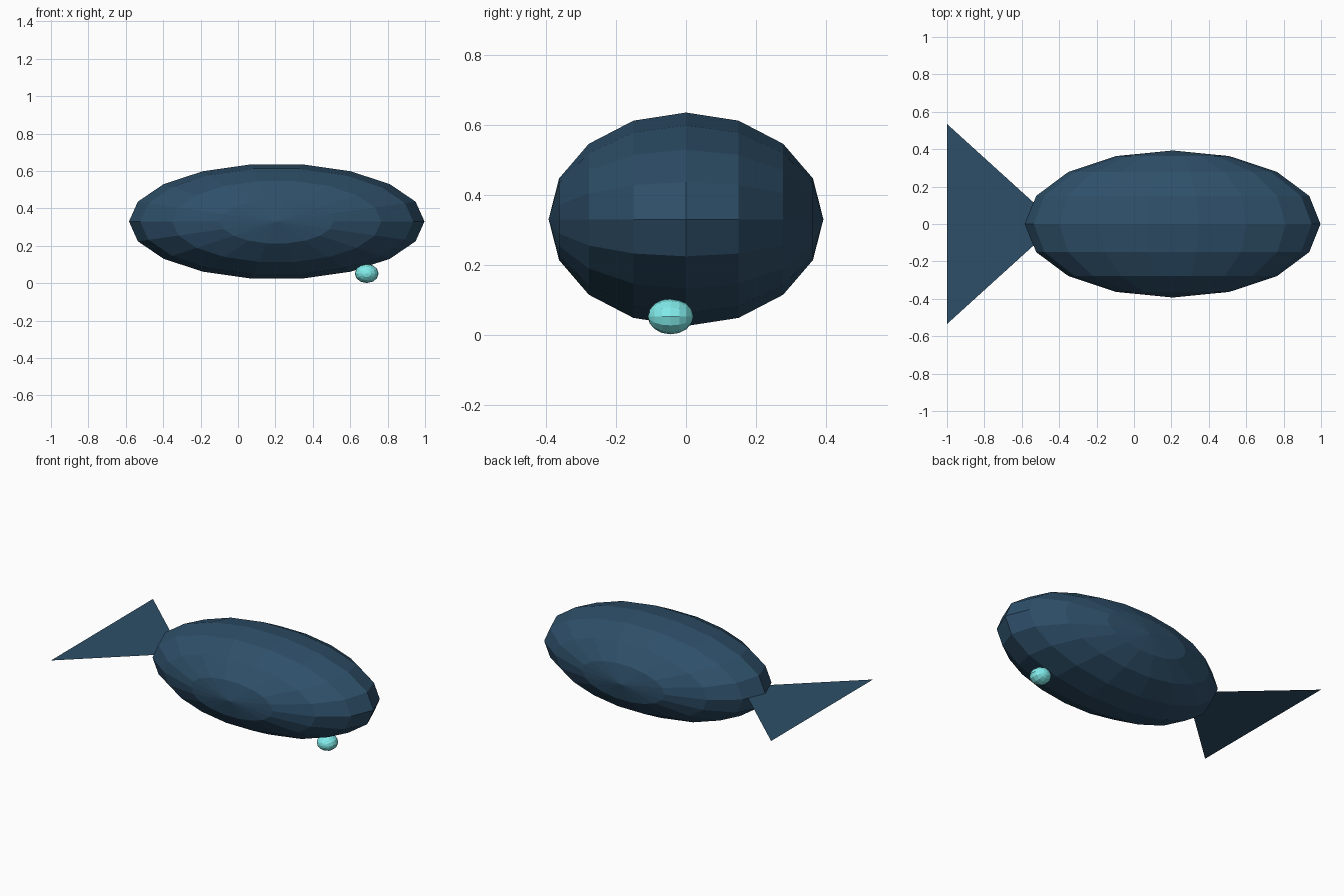
import bpy
import bmesh
from math import sin, cos, pi

if "Cube" in bpy.data.objects:
    bpy.data.objects.remove(bpy.data.objects["Cube"])


def material(name, rgb):
    mat = bpy.data.materials.new(name)
    mat.diffuse_color = (*rgb, 1.0)
    mat.use_nodes = True
    mat.node_tree.nodes["Principled BSDF"].inputs["Base Color"].default_value = mat.diffuse_color
    return mat


def add_object(name, bm, mat):
    mesh = bpy.data.meshes.new(name)
    bm.to_mesh(mesh)
    bm.free()
    mesh.materials.append(mat)
    obj = bpy.data.objects.new(name, mesh)
    bpy.context.collection.objects.link(obj)
    return obj


def ellipsoid(name, center, radii, segments, rings, mat):
    """Faceted ellipsoid with its poles on the y axis."""
    cx, cy, cz = center
    rx, ry, rz = radii
    bm = bmesh.new()
    loops = []
    for r in range(1, rings):
        t = pi * r / rings
        loops.append([bm.verts.new((cx + rx * sin(t) * cos(2 * pi * s / segments),
                                    cy - ry * cos(t),
                                    cz + rz * sin(t) * sin(2 * pi * s / segments)))
                      for s in range(segments)])
    near = bm.verts.new((cx, cy - ry, cz))
    far = bm.verts.new((cx, cy + ry, cz))
    for s in range(segments):
        n = (s + 1) % segments
        bm.faces.new((near, loops[0][s], loops[0][n]))
        bm.faces.new((far, loops[-1][n], loops[-1][s]))
        for a, b in zip(loops, loops[1:]):
            bm.faces.new((a[s], b[s], b[n], a[n]))
    bmesh.ops.recalc_face_normals(bm, faces=bm.faces)
    return add_object(name, bm, mat)


blue = material("deep_blue", (0.027, 0.078, 0.140))
cyan = material("pale_cyan", (0.22, 0.84, 0.83))

# Body and small bead under the nose
ellipsoid("body", (0.207, 0, 0.33), (0.79, 0.393, 0.31), 18, 8, blue)
ellipsoid("bead", (0.688, -0.044, 0.052), (0.064, 0.065, 0.051), 12, 8, cyan)

# Flat triangular tail fin, its tip buried in the body
bm = bmesh.new()
bm.faces.new([bm.verts.new(p) for p in
              ((-1, 0.535, 0.33), (-1, -0.535, 0.33), (-0.41, 0, 0.33))])
add_object("tail_fin", bm, blue)
